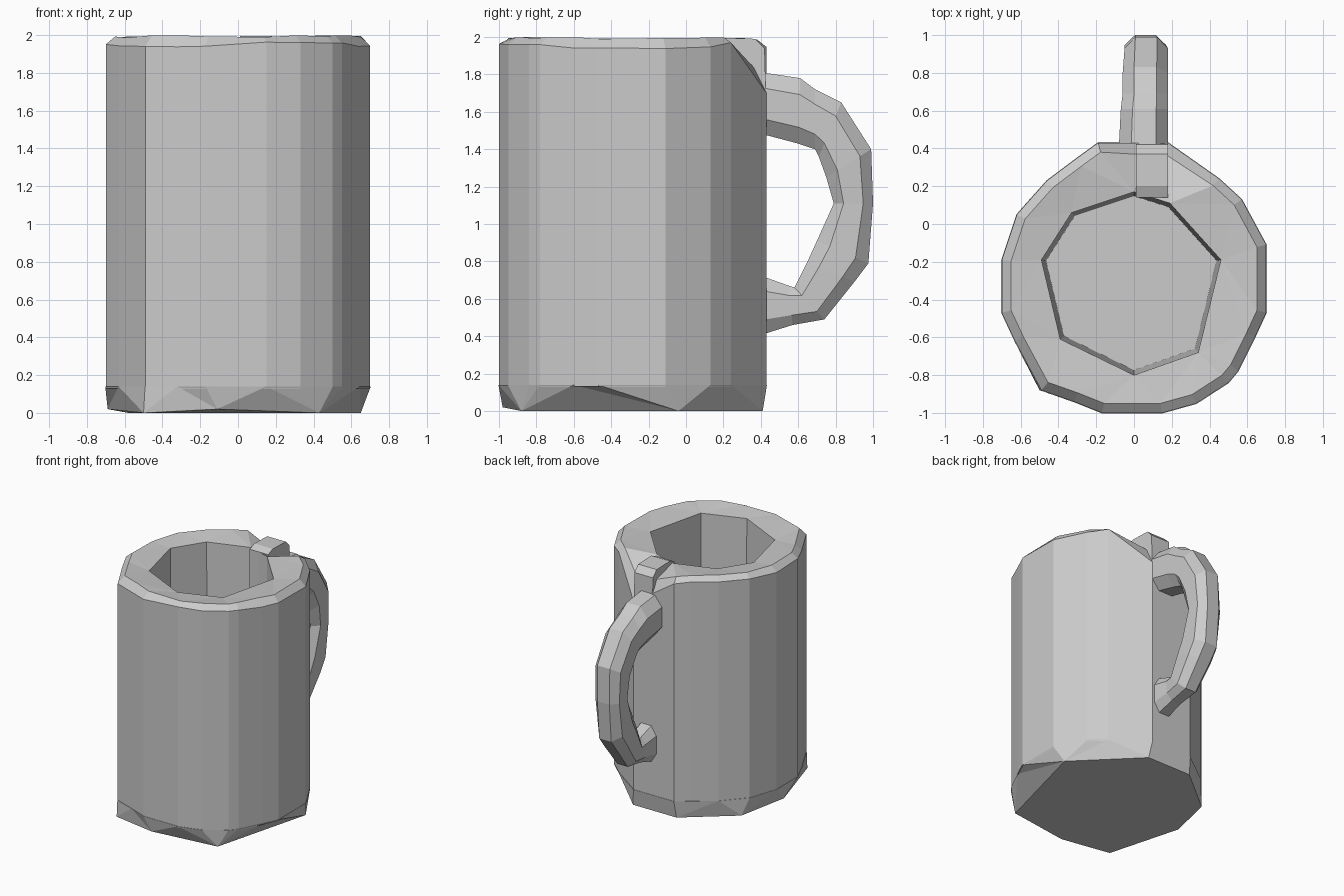
import bpy, bmesh, random
from mathutils import Vector

random.seed(4)
if "Cube" in bpy.data.objects:
    bpy.data.objects.remove(bpy.data.objects["Cube"])

grey = bpy.data.materials.new("stone grey")
grey.use_nodes = True
colour = (0.6, 0.6, 0.6, 1)
grey.diffuse_color = colour
grey.node_tree.nodes["Principled BSDF"].inputs["Base Color"].default_value = colour


def add_loop(bm, points):
    """Closed ring of edges through the points."""
    verts = [bm.verts.new(p) for p in points]
    edges = [bm.edges.new((verts[i - 1], verts[i])) for i in range(len(verts))]
    return verts, edges


def loft(name, rings, cap_start=False, cap_end=False):
    """Skin a row of rings, which may differ in vertex count."""
    bm = bmesh.new()
    loops = [add_loop(bm, ring) for ring in rings]
    for (va, ea), (vb, eb) in zip(loops, loops[1:]):
        if len(va) == len(vb):
            for i in range(len(va)):
                bm.faces.new((va[i - 1], va[i], vb[i], vb[i - 1]))
        else:
            bmesh.ops.bridge_loops(bm, edges=ea + eb)
    if cap_start:
        bm.faces.new(loops[0][0])
    if cap_end:
        bm.faces.new(loops[-1][0])
    bmesh.ops.recalc_face_normals(bm, faces=bm.faces)
    mesh = bpy.data.meshes.new(name)
    bm.to_mesh(mesh)
    bm.free()
    mesh.materials.append(grey)
    obj = bpy.data.objects.new(name, mesh)
    bpy.context.collection.objects.link(obj)
    return obj


def level(outline, z, scale=1.0):
    """Outline at one height, scaled about the cup axis."""
    return [(x * scale, (y + 0.28) * scale - 0.28, z) for x, y in outline]


# Hand-hewn outlines of the cup, anticlockwise from the right side
outer = [(.7, -.47), (.7, -.11), (.57, .13), (.45, .24), (.18, .43), (-.19, .43),
         (-.3, .35), (-.46, .23), (-.62, .05), (-.7, -.19), (-.7, -.47),
         (-.63, -.62), (-.49, -.88), (-.32, -.94), (-.17, -1), (.15, -1),
         (.33, -.95), (.5, -.84), (.55, -.78), (.64, -.6)]
inner = [(.46, -.19), (.19, .11), (0, .17), (-.33, .06), (-.49, -.19),
         (-.39, -.61), (0, -.8), (.34, -.68)]

# Cup wall with chipped rim, a dip beside the handle and a hollow inside
edge = [(x, y, 1.95 + random.uniform(-.015, .015)) for x, y in outer]
crest = [(x, y, z + random.uniform(-.015, 0)) for x, y, z in level(outer, 2.0, 0.93)]
edge[3] = (.45, .24, 1.97)
edge[4] = (.18, .43, 1.70)
crest[4] = (.18, .36, 1.84)
loft("cup_body", [level(outer, .13), edge, crest, level(inner, 1.97),
                  level(inner, .15, .95)], cap_end=True)

# Faceted foot
foot = [(.65, -.04, 0), (.2, .41, 0), (-.2, .41, 0), (-.58, .1, 0),
        (-.69, -.3, .02), (-.5, -.88, 0), (-.11, -.98, .02), (.43, -.88, 0)]
loft("cup_foot", [foot, level(outer, .14, 1.004)], cap_start=True, cap_end=True)


# Rim block above the handle
def block_ring(x):
    return [(x, y, z) for y, z in
            ((.14, 1.6), (.14, 1.97), (.2, 1.995), (.37, 1.99), (.42, 1.94), (.43, 1.6))]


loft("rim_block", [block_ring(.01), block_ring(.18)], cap_start=True, cap_end=True)


# Handle: outer and inner (y, z) of each station, then left and right x
def handle_ring(out, inn, x0, x1):
    a, b = Vector(out), Vector(inn)
    ring = []
    for across, along in ((.25, 0), (.75, 0), (1, .25), (1, .75),
                          (.75, 1), (.25, 1), (0, .75), (0, .25)):
        p = a.lerp(b, along)
        ring.append((x0 + (x1 - x0) * across, p.x, p.y))
    return ring


upper = [((.41, 1.81), (.41, 1.48), -.08, .18), ((.61, 1.78), (.6, 1.43), -.07, .18),
         ((.69, 1.72), (.69, 1.4), -.06, .18), ((.83, 1.65), (.71, 1.36), -.06, .18),
         ((.99, 1.4), (.75, 1.25), -.05, .18), ((1, 1.11), (.79, 1.11), -.05, .17)]
lower = [upper[-1], ((.975, .79), (.7, .91), -.05, .17), ((.9, .69), (.65, .8), -.05, .17),
         ((.74, .49), (.58, .66), -.03, .16), ((.57, .46), (.55, .67), -.02, .15),
         ((.41, .41), (.41, .72), -.03, .16)]
for name, stations in (("handle_upper", upper), ("handle_lower", lower)):
    loft(name, [handle_ring(*s) for s in stations], cap_start=True, cap_end=True)
